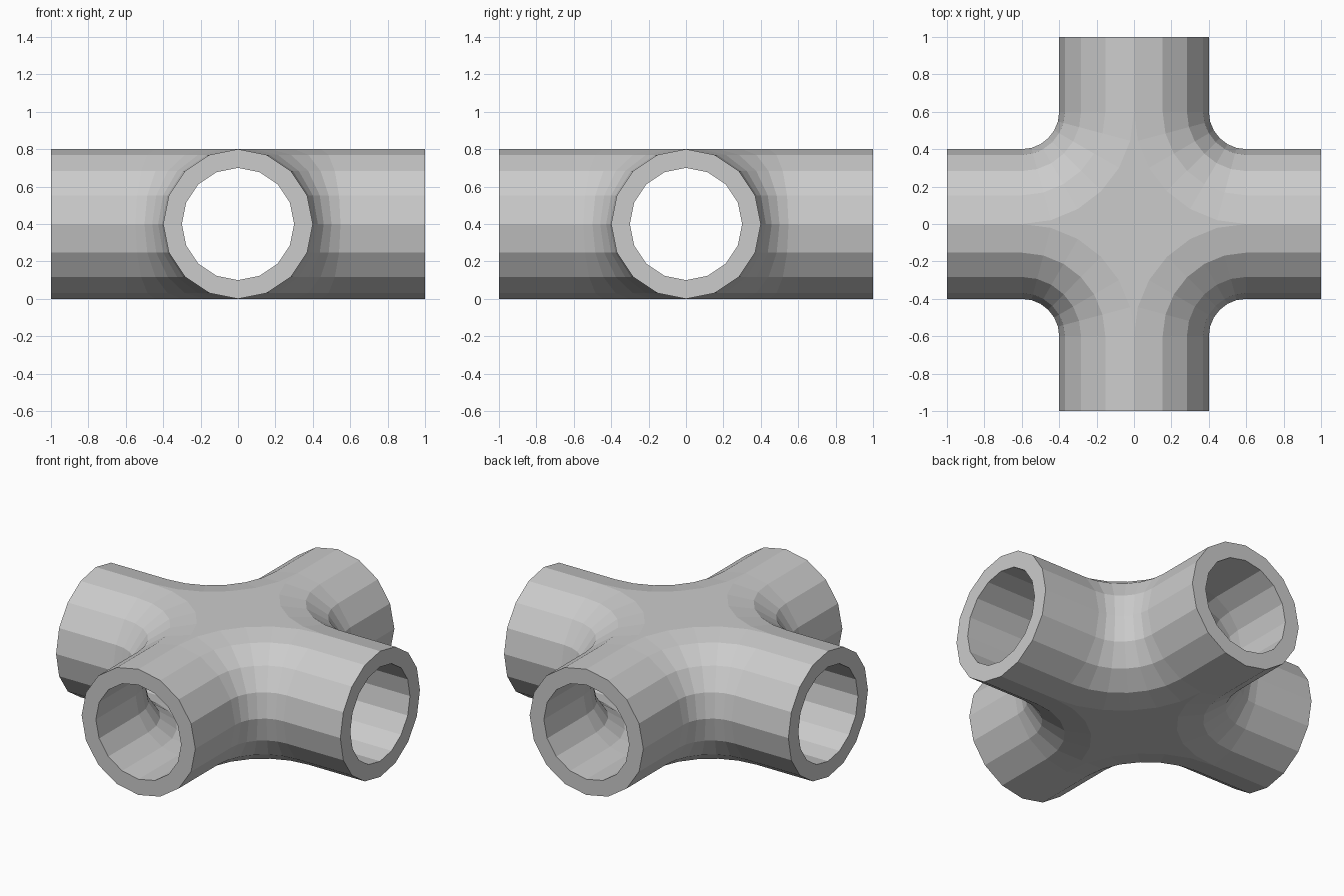
import bpy, bmesh
from math import sin, cos, pi

if "Cube" in bpy.data.objects:
    bpy.data.objects.remove(bpy.data.objects["Cube"])

OUTER, INNER, ZC = 0.4, 0.3, 0.4   # pipe radii and axis height
BEND, END = 0.6, 1.0               # bend radius of the axis, arm length
HALF_SIDES, ARC_STEPS = 8, 6       # 16-sided pipe, 6-step corner bends

bm = bmesh.new()

# Stations along one corner: axis point and direction towards the corner
stations = [((END, 0), (0, 1))]
for i in range(ARC_STEPS + 1):
    a = i / ARC_STEPS * pi / 2
    d = (sin(a), cos(a))
    stations.append(((BEND - BEND * d[0], BEND - BEND * d[1]), d))
stations.append(((0, END), (1, 0)))


def half_pipe(radius, sx, sy):
    """Half a pipe wall swept round one corner, plus its flat crotch fills."""
    rings = []
    for (px, py), (dx, dy) in stations:
        ring = []
        for k in range(HALF_SIDES + 1):
            t = pi * k / HALF_SIDES
            s = radius * sin(t)
            ring.append(bm.verts.new((sx * (px + s * dx), sy * (py + s * dy),
                                      ZC + radius * cos(t))))
        rings.append(ring)
    for a, b in zip(rings, rings[1:]):
        for k in range(HALF_SIDES):
            bm.faces.new((a[k], a[k + 1], b[k + 1], b[k]))
    # flat areas at the top and bottom of the crossing
    for k, z in ((0, ZC + radius), (HALF_SIDES, ZC - radius)):
        centre = bm.verts.new((0, 0, z))
        for a, b in zip(rings[1:-1], rings[2:-1]):
            bm.faces.new((centre, a[k], b[k]))
    return rings


# Four corners, each with outer wall, inner wall and end rims
for sx in (1, -1):
    for sy in (1, -1):
        out = half_pipe(OUTER, sx, sy)
        inn = half_pipe(INNER, sx, sy)
        for e in (0, -1):
            for k in range(HALF_SIDES):
                bm.faces.new((out[e][k], out[e][k + 1], inn[e][k + 1], inn[e][k]))

bmesh.ops.remove_doubles(bm, verts=bm.verts, dist=1e-4)
bmesh.ops.recalc_face_normals(bm, faces=bm.faces)

mesh = bpy.data.meshes.new("pipe_cross")
bm.to_mesh(mesh)
bm.free()
obj = bpy.data.objects.new("pipe_cross", mesh)
bpy.context.collection.objects.link(obj)
